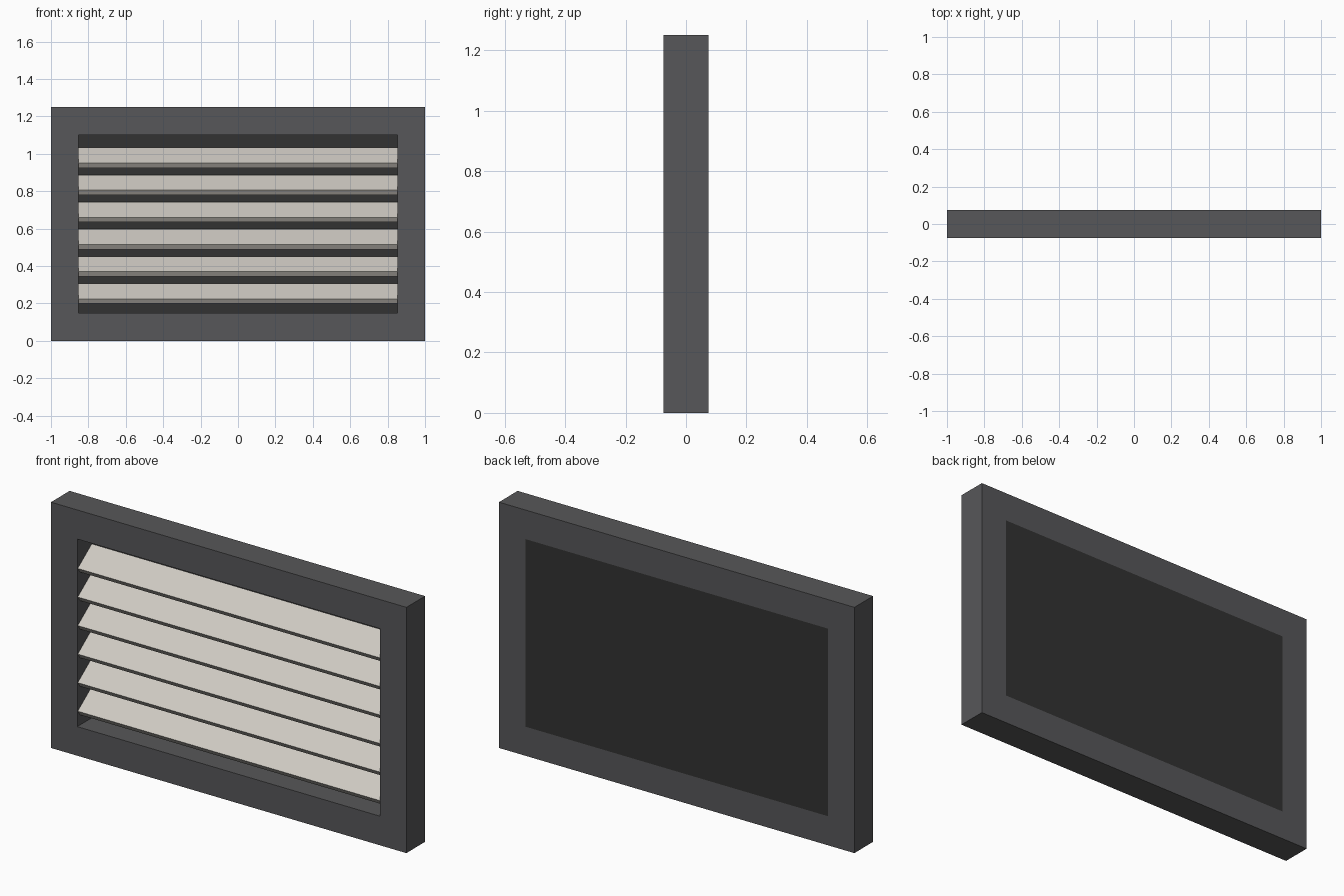
import bpy, bmesh, math
from mathutils import Matrix, Vector

if "Cube" in bpy.data.objects:
    bpy.data.objects.remove(bpy.data.objects["Cube"])


def material(name, rgb):
    m = bpy.data.materials.new(name)
    m.diffuse_color = (*rgb, 1)
    m.use_nodes = True
    m.node_tree.nodes["Principled BSDF"].inputs["Base Color"].default_value = m.diffuse_color
    return m


FRAME = material("dark grey metal", (0.095, 0.095, 0.10))
PANEL = material("near black", (0.032, 0.032, 0.032))
SLAT = material("pale warm grey", (0.62, 0.59, 0.54))

W, H, D = 1.0, 1.25, 0.075      # half width, height, half depth
B = 0.148                       # border width


def add(name, bm, mat):
    bmesh.ops.recalc_face_normals(bm, faces=bm.faces)
    me = bpy.data.meshes.new(name)
    bm.to_mesh(me)
    bm.free()
    me.materials.append(mat)
    ob = bpy.data.objects.new(name, me)
    bpy.context.collection.objects.link(ob)
    return ob


def box(name, size, loc, mat, tilt=0):
    bm = bmesh.new()
    bmesh.ops.create_cube(bm, size=1)
    bm.transform(Matrix.Translation(loc) @ Matrix.Rotation(tilt, 4, 'X')
                 @ Matrix.Diagonal((*size, 1)))
    return add(name, bm, mat)


# frame: rectangular ring swept front to back
bm = bmesh.new()
rings = []
for inset, y in ((0, -D), (0, D), (B, D), (B, -D)):
    x, z0, z1 = W - inset, inset, H - inset
    rings.append([bm.verts.new((px, y, pz)) for px, pz in
                  ((-x, z0), (x, z0), (x, z1), (-x, z1))])
for i in range(4):
    a, b = rings[i], rings[(i + 1) % 4]
    for j in range(4):
        k = (j + 1) % 4
        bm.faces.new((a[j], a[k], b[k], b[j]))
add("frame", bm, FRAME)

# back panel, flush with the back of the frame
box("back_panel", (2 * (W - B), 0.01, H - 2 * B), (0, D - 0.005, H / 2), PANEL)

# tilted slats, rising toward the back
for i in range(6):
    box(f"slat_{i + 1}", (2 * (W - B), 0.14, 0.032),
        (0, -0.005, 0.253 + 0.1452 * i), SLAT, math.radians(36))
